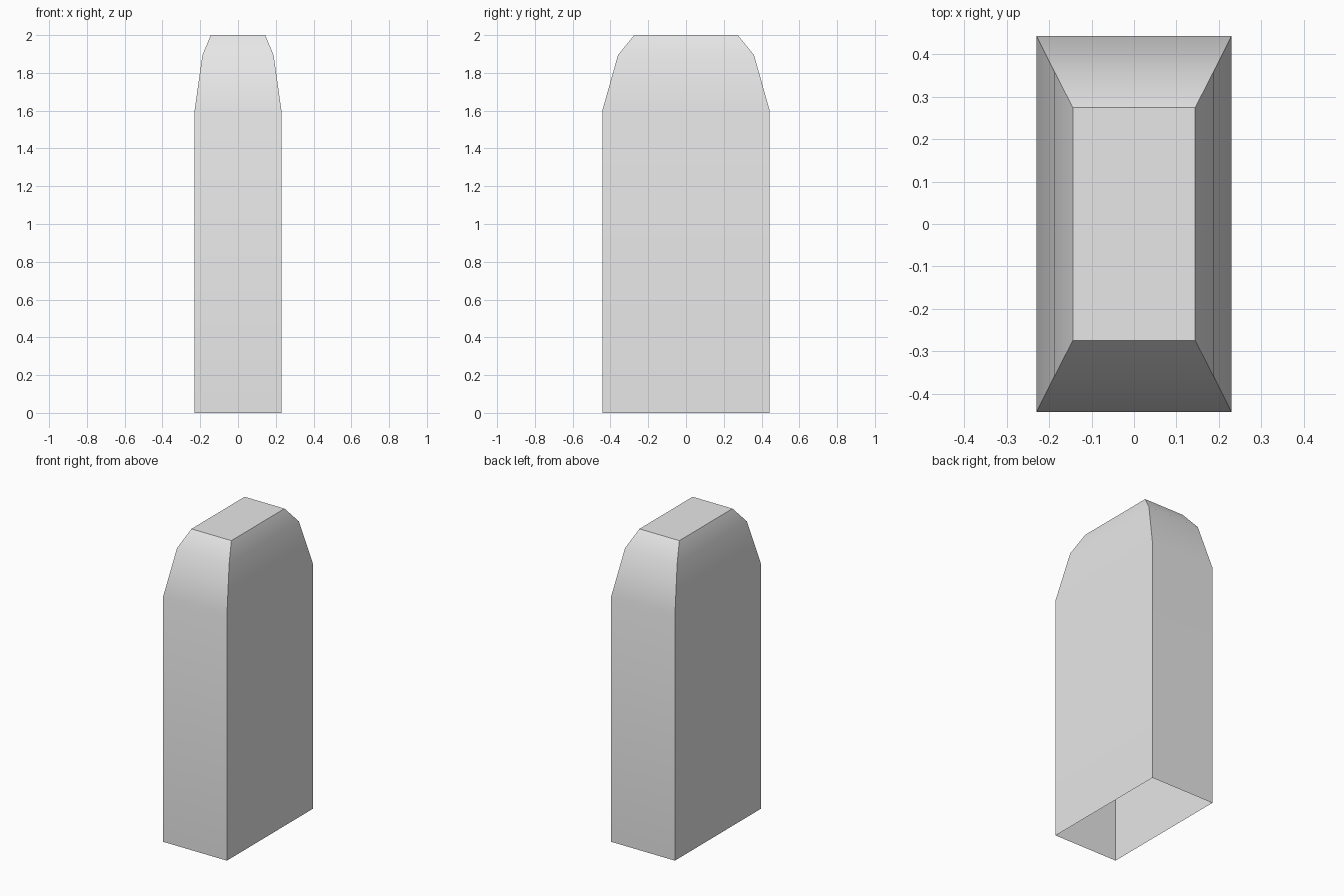
import bpy
import bmesh
import math

if "Cube" in bpy.data.objects:
    bpy.data.objects.remove(bpy.data.objects["Cube"], do_unlink=True)

# Single grey material
grey = bpy.data.materials.new("light_grey")
grey.use_nodes = True
color = (0.8, 0.8, 0.8, 1.0)
grey.diffuse_color = color
grey.node_tree.nodes["Principled BSDF"].inputs["Base Color"].default_value = color

# Rectangular sections from bottom to top: half width, half depth, height
sections = [(0.23, 0.443, 0.0), (0.23, 0.443, 1.6), (0.188, 0.36, 1.895), (0.144, 0.274, 2.0)]
corners = [(-1, -1), (1, -1), (1, 1), (-1, 1)]

# Tapered post: walls lofted between sections, capped on top, open underneath
bm = bmesh.new()
rings = [[bm.verts.new((sx * w, sy * d, z)) for sx, sy in corners] for w, d, z in sections]
for low, high in zip(rings, rings[1:]):
    for i in range(4):
        j = (i + 1) % 4
        bm.faces.new((low[i], low[j], high[j], high[i]))
bm.faces.new(rings[-1])

mesh = bpy.data.meshes.new("tapered_post")
bm.to_mesh(mesh)
bm.free()
mesh.materials.append(grey)
post = bpy.data.objects.new("tapered_post", mesh)
bpy.context.collection.objects.link(post)

# Smooth the gentle bends, keep corners and top rim crisp
bpy.ops.object.select_all(action="DESELECT")
post.select_set(True)
bpy.context.view_layer.objects.active = post
bpy.ops.object.shade_smooth_by_angle(angle=math.radians(30))
